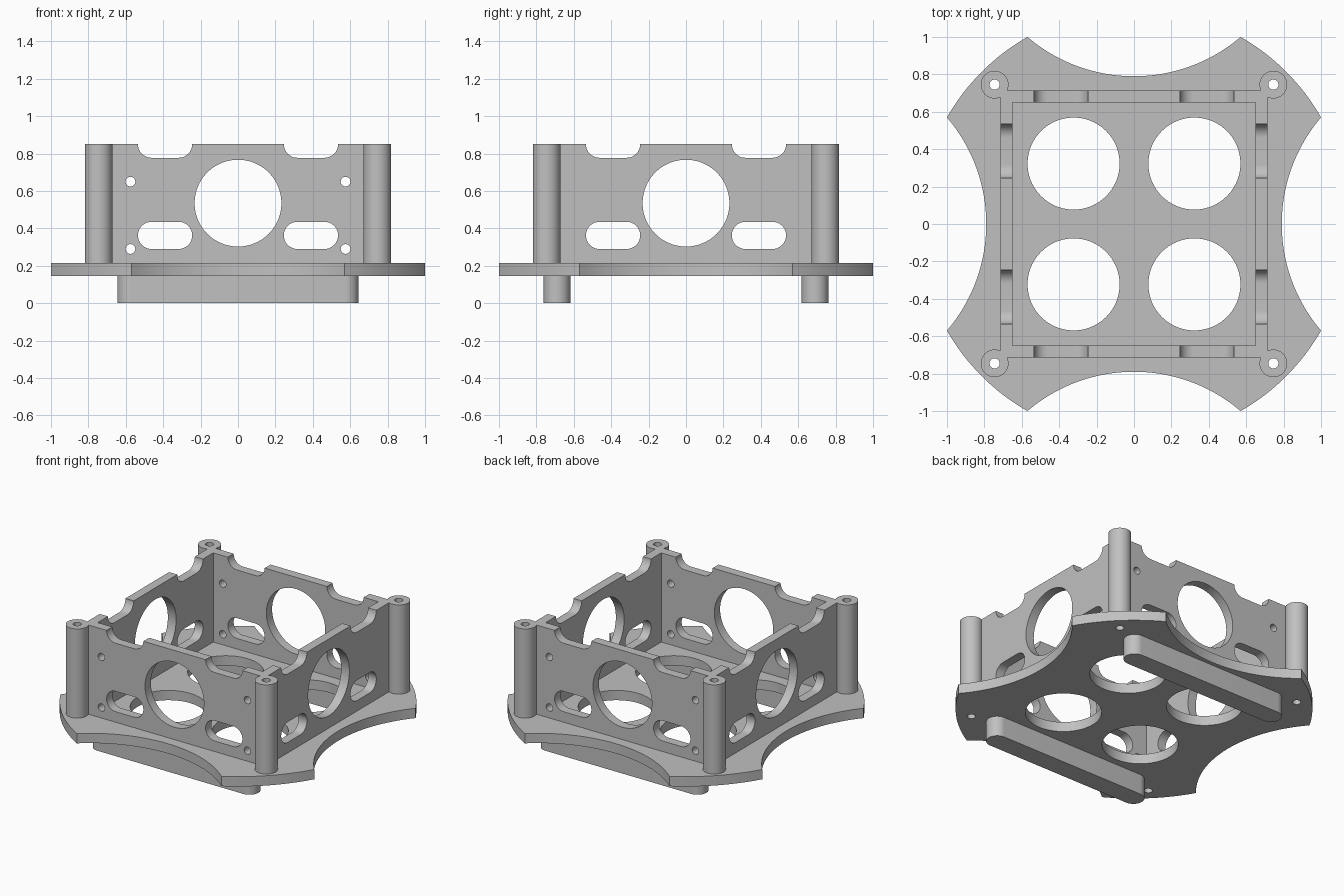
import bpy, bmesh
from math import sin, cos, pi, atan2, hypot
from mathutils import Matrix

cube = bpy.data.objects.get("Cube")
if cube:
    bpy.data.objects.remove(cube)

grey = bpy.data.materials.new("plain grey")
grey.use_nodes = True
GREY = (0.53, 0.53, 0.53, 1)
grey.diffuse_color = GREY
grey.node_tree.nodes["Principled BSDF"].inputs["Base Color"].default_value = GREY

BOTTOM, TOP, RIM = 0.145, 0.215, 0.85   # plate underside, plate top, wall top
POST, POST_R = 0.745, 0.074
WALL_OUT, WALL_IN = 0.715, 0.65
SIGNS = [(a, b) for a in (-1, 1) for b in (-1, 1)]
FACE_FRONT = Matrix.Rotation(pi / 2, 4, 'X')
FACE_SIDE = Matrix.Rotation(pi / 2, 4, 'Z') @ FACE_FRONT


def arc(cx, cy, r, a0, a1, n):
    return [(cx + r * cos(a0 + (a1 - a0) * i / n),
             cy + r * sin(a0 + (a1 - a0) * i / n)) for i in range(n + 1)]


def circle(cx, cy, r, n=64):
    return arc(cx, cy, r, 0, 2 * pi, n)[:-1]


def square(h):
    return [(-h, -h), (h, -h), (h, h), (-h, h)]


def slot(cx, cy, half_length, r):
    d = half_length - r
    return (arc(cx + d, cy, r, -pi / 2, pi / 2, 24)
            + arc(cx - d, cy, r, pi / 2, 3 * pi / 2, 24))


def prism(name, outlines, lo, hi, matrix=Matrix()):
    """Extrude one or more separate outlines into a closed solid."""
    bm = bmesh.new()
    for pts in outlines:
        low = [bm.verts.new((x, y, lo)) for x, y in pts]
        high = [bm.verts.new((x, y, hi)) for x, y in pts]
        bm.faces.new(low[::-1])
        bm.faces.new(high)
        for i in range(len(pts)):
            j = (i + 1) % len(pts)
            bm.faces.new((low[i], low[j], high[j], high[i]))
    bm.transform(matrix)
    mesh = bpy.data.meshes.new(name)
    bm.to_mesh(mesh)
    bm.free()
    mesh.materials.append(grey)
    ob = bpy.data.objects.new(name, mesh)
    bpy.context.collection.objects.link(ob)
    return ob


def activate(ob):
    bpy.ops.object.select_all(action='DESELECT')
    ob.select_set(True)
    bpy.context.view_layer.objects.active = ob


def boolean(ob, tool, operation='DIFFERENCE'):
    tool.hide_render = True
    mod = ob.modifiers.new("boolean", 'BOOLEAN')
    mod.operation, mod.object, mod.solver = operation, tool, 'EXACT'
    activate(ob)
    bpy.ops.object.modifier_apply(modifier=mod.name)
    bpy.data.objects.remove(tool)


def finish(ob):
    activate(ob)
    bpy.ops.object.shade_smooth_by_angle(angle=pi / 6)


screw_holes = [circle(a * POST, b * POST, 0.027, 32) for a, b in SIGNS]

# Base plate: four convex corners joined by concave sides
tip, bite = 0.57, 0.79
sag = 1 - bite
bite_r = (tip ** 2 + sag ** 2) / (2 * sag)
half = atan2(tip, bite_r - sag)
corner = atan2(tip, 1)
outline = []
for k in range(4):
    t = k * pi / 2
    c = bite + bite_r
    outline += arc(c * cos(t), c * sin(t), bite_r, t + pi + half, t + pi - half, 48)[:-1]
    outline += arc(0, 0, hypot(1, tip), t + corner, t + pi / 2 - corner, 24)[:-1]
plate = prism("base_plate", [outline], BOTTOM, TOP)
floor_holes = [circle(a * 0.323, b * 0.323, 0.246, 96) for a, b in SIGNS]
boolean(plate, prism("floor_cutter", floor_holes + screw_holes, 0, 1))
finish(plate)

# Wall frame with a round post at each corner
frame = prism("wall_frame", [square(WALL_OUT)], TOP, RIM)
boolean(frame, prism("inside_cutter", [square(WALL_IN)], 0, 1))
posts = [circle(a * POST, b * POST, POST_R) for a, b in SIGNS]
boolean(frame, prism("corner_posts", posts, TOP, RIM), 'UNION')
boolean(frame, prism("screw_cutter", screw_holes, 0, 1))

# Window, slots and rim notches in all walls; screw holes in front and back only
openings = [circle(0, 0.535, 0.232, 96)]
for s in (-1, 1):
    openings += [slot(s * 0.39, z, 0.145, 0.0725) for z in (0.3625, RIM)]
wall_screws = [circle(s * 0.575, z, 0.026, 32) for s in (-1, 1) for z in (0.29, 0.65)]
boolean(frame, prism("front_cutter", openings + wall_screws, -1, 1, FACE_FRONT))
boolean(frame, prism("side_cutter", openings, -1, 1, FACE_SIDE))
finish(frame)

# Two long feet with rounded ends
for name, s in (("front_foot", -1), ("back_foot", 1)):
    finish(prism(name, [slot(0, s * 0.69, 0.645, 0.0715)], 0, BOTTOM))
